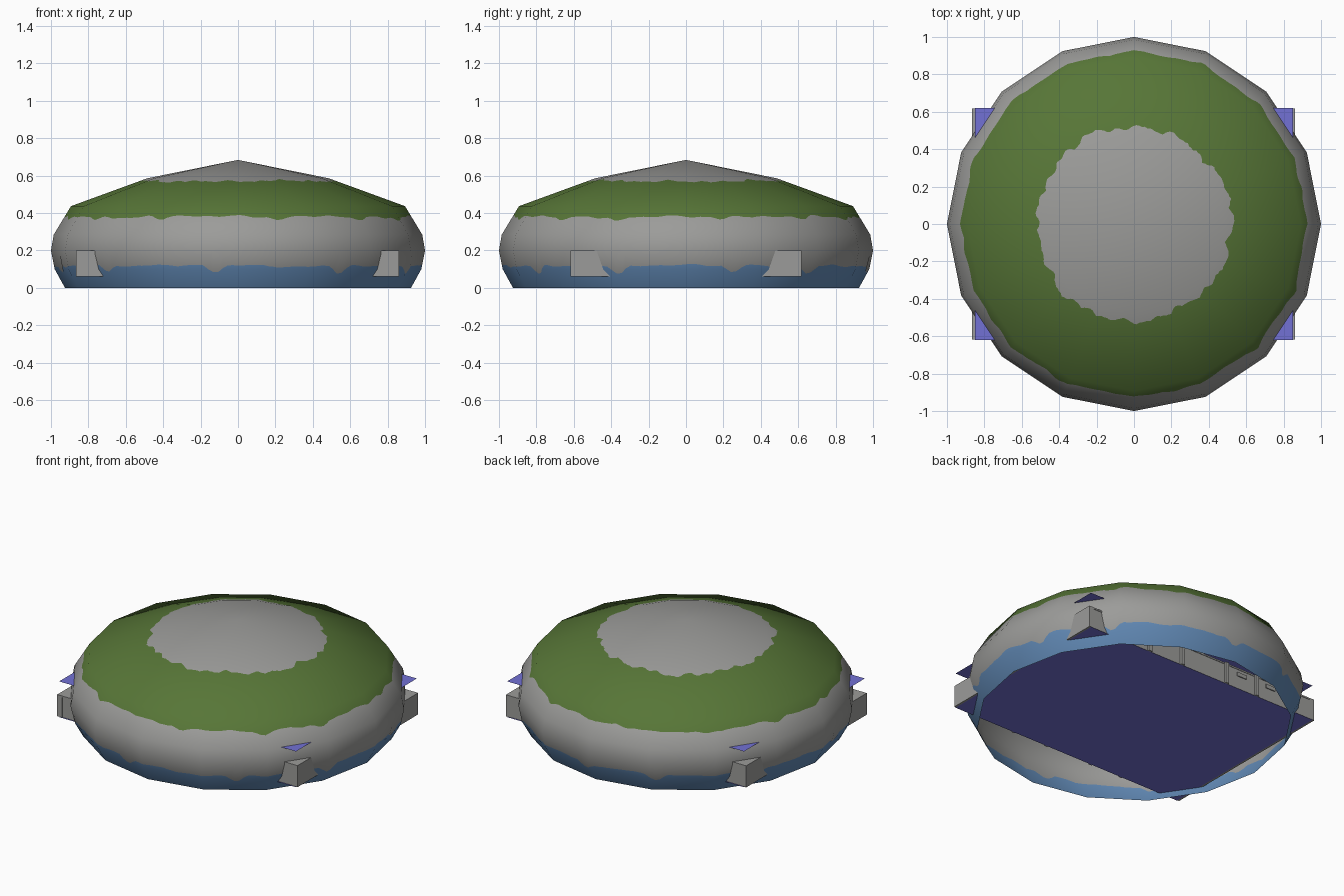
import bpy, bmesh, math, random
from mathutils import Vector

if "Cube" in bpy.data.objects:
    bpy.data.objects.remove(bpy.data.objects["Cube"])

random.seed(4)


def material(name, rgb):
    m = bpy.data.materials.new(name)
    m.diffuse_color = (*rgb, 1)
    m.use_nodes = True
    m.node_tree.nodes["Principled BSDF"].inputs["Base Color"].default_value = m.diffuse_color
    return m


GREY = material("stone grey", (0.33, 0.33, 0.32))
GREEN = material("grass green", (0.095, 0.18, 0.038))
BLUE = material("water blue", (0.12, 0.25, 0.46))
VIOLET = material("sheet violet", (0.17, 0.165, 0.66))

# Dome profile: radius, height
PROFILE = [(0.925, 0), (0.98, 0.1), (1, 0.2), (0.985, 0.285),
           (0.893, 0.437), (0.485, 0.586), (0, 0.684)]
SIDES, SUB = 16, 14
N = SIDES * SUB


def profile_normals():
    seg = []
    for (r0, z0), (r1, z1) in zip(PROFILE, PROFILE[1:]):
        seg.append(Vector((z1 - z0, r0 - r1)).normalized())
    mids = [(a + b).normalized() for a, b in zip(seg, seg[1:])]
    return [seg[0]] + mids + [Vector((0, 1))]


NORMALS = profile_normals()


def sample(z):
    """Radius and smooth normal of the profile at height z."""
    for i in range(len(PROFILE) - 1):
        (r0, z0), (r1, z1) = PROFILE[i], PROFILE[i + 1]
        if z <= z1 or i == len(PROFILE) - 2:
            t = (z - z0) / (z1 - z0)
            return r0 + (r1 - r0) * t, NORMALS[i].lerp(NORMALS[i + 1], t)


def ragged(base, amp, drips=0, depth=0.0):
    """Wavy, slightly jagged boundary height around the dome."""
    waves = [(k, random.uniform(0, 6.28)) for k in (3, 7, 13, 21, 34)]
    h = []
    for j in range(N):
        a = 2 * math.pi * j / N
        h.append(base + amp * (sum(math.sin(k * a + p) for k, p in waves) / 2.5
                               + random.uniform(-0.25, 0.25)))
    for d in range(drips):
        j = int((d + 0.3 + random.uniform(-0.2, 0.2)) * N / drips)
        for o, f in ((-1, 0.5), (0, 1), (1, 1), (2, 0.4)):
            h[(j + o) % N] -= depth * f
    return h


def build_dome():
    water = ragged(0.118, 0.006, 10, 0.035)
    grass = ragged(0.38, 0.006, 12, 0.014)
    cap = [min(z, 0.583) for z in ragged(0.571, 0.006)]
    flat = lambda z: [z] * N
    # rows from the bottom up, each with the colour of the band above it
    rows = [(flat(0), 2), ([min(0.1, w - 0.006) for w in water], 2), (water, 0),
            (flat(0.2), 0), (flat(0.285), 0), (grass, 1), (flat(0.437), 1),
            (flat(0.5), 1), (cap, 0), (flat(0.586), 0), (flat(0.62), 0),
            (flat(0.655), 0)]
    bm = bmesh.new()
    normals, grid = [], []
    corner = lambda i: Vector((math.cos(i * 2 * math.pi / SIDES),
                               math.sin(i * 2 * math.pi / SIDES)))
    for heights, _ in rows:
        ring = []
        for j in range(N):
            d = corner(j // SUB).lerp(corner(j // SUB + 1), (j % SUB) / SUB)
            r, n = sample(heights[j])
            ring.append(bm.verts.new((d.x * r, d.y * r, heights[j])))
            normals.append(Vector((d.x * n.x, d.y * n.x, n.y)).normalized())
        grid.append(ring)
    top = bm.verts.new((0, 0, PROFILE[-1][1]))
    normals.append(Vector((0, 0, 1)))
    for i, (_, colour) in enumerate(rows):
        for j in range(N):
            k = (j + 1) % N
            if i + 1 < len(rows):
                f = bm.faces.new((grid[i][j], grid[i][k], grid[i + 1][k], grid[i + 1][j]))
            else:
                f = bm.faces.new((grid[i][j], grid[i][k], top))
            f.material_index = colour
            f.smooth = True
    me = bpy.data.meshes.new("dome")
    bm.to_mesh(me)
    bm.free()
    for m in (GREY, GREEN, BLUE):
        me.materials.append(m)
    me.normals_split_custom_set_from_vertices([tuple(n) for n in normals])
    bpy.context.collection.objects.link(bpy.data.objects.new("dome", me))


def box(name, lo, hi, mat):
    lo, hi = Vector(lo), Vector(hi)
    bpy.ops.mesh.primitive_cube_add(size=1, location=(lo + hi) / 2)
    ob = bpy.context.object
    ob.name = name
    ob.scale = hi - lo
    ob.data.materials.append(mat)


def sheet(name, z):
    bpy.ops.mesh.primitive_plane_add(size=1, location=(0, 0, z))
    ob = bpy.context.object
    ob.name = name
    ob.scale = (1.7, 1.24, 1)
    ob.data.materials.append(VIOLET)


build_dome()

# Floor and ceiling sheets whose corners poke through the dome
sheet("floor_sheet", 0.058)
sheet("ceiling_sheet", 0.29)

# Walled room with flat roof
box("left_wall", (-0.865, -0.618, 0.06), (-0.83, 0.618, 0.2), GREY)
box("right_wall", (0.825, -0.618, 0.06), (0.86, 0.618, 0.2), GREY)
for s, side in ((-1, "front"), (1, "back")):
    y0, y1 = sorted((s * 0.59, s * 0.615))
    box(side + "_wall", (-0.84, y0, 0.06), (0.84, y1, 0.2), GREY)
    # pilasters and small window plates along the long walls
    p0, p1 = sorted((s * 0.615, s * 0.63))
    for x in (0.4, 0.15, -0.19, -0.42):
        box(side + "_pilaster", (x - 0.012, p0, 0.06), (x + 0.012, p1, 0.2), GREY)
    w0, w1 = sorted((s * 0.615, s * 0.621))
    for x in (-0.31, -0.53):
        box(side + "_window", (x - 0.035, w0, 0.145), (x + 0.035, w1, 0.17), GREY)
box("room_roof", (-0.865, -0.618, 0.19), (0.86, 0.618, 0.2), GREY)
